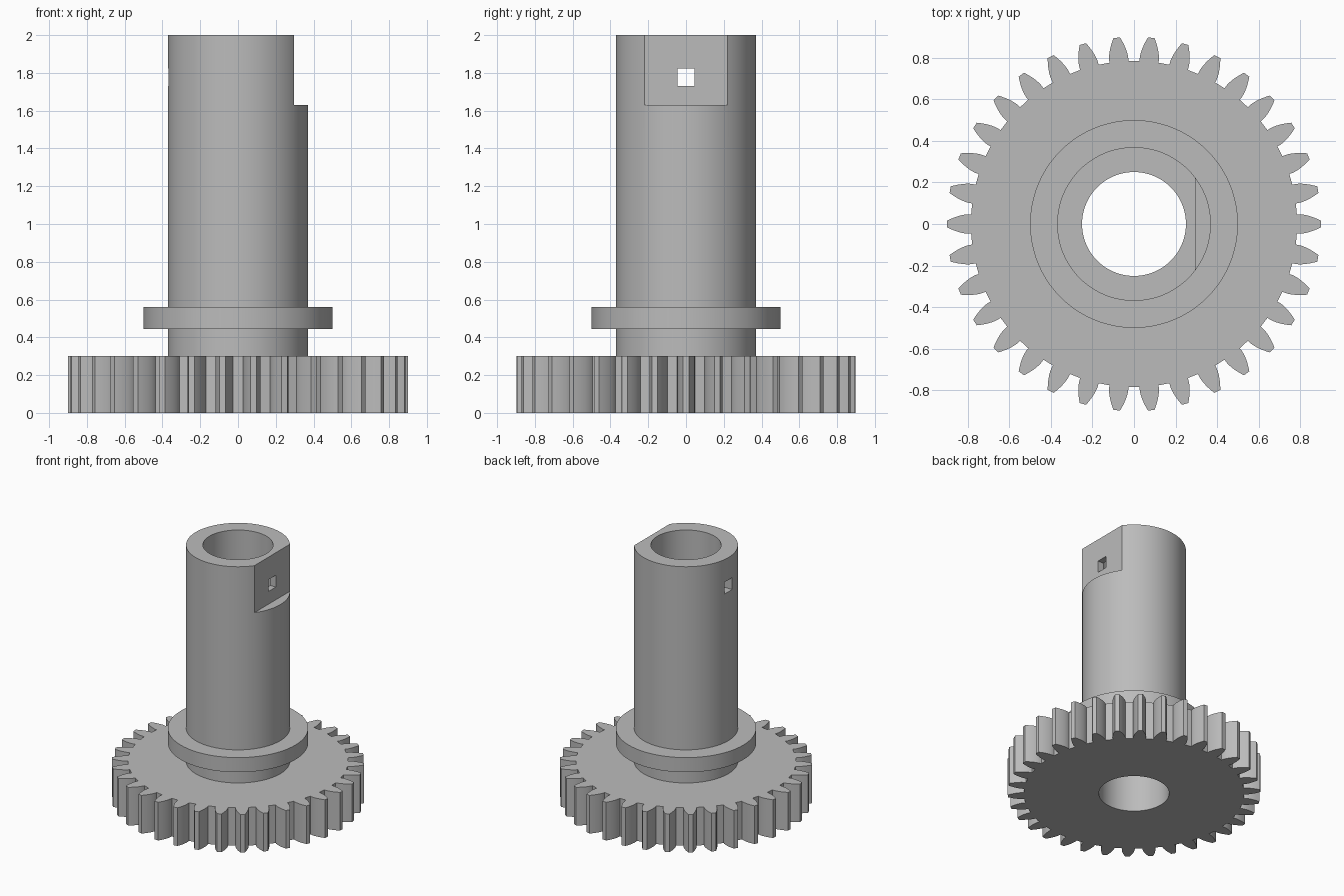
import bpy, bmesh, math

if "Cube" in bpy.data.objects:
    bpy.data.objects.remove(bpy.data.objects["Cube"])

TEETH, PITCH_R, TIP_R, ROOT_R, BORE_R = 34, 0.85, 0.90, 0.785, 0.25
GEAR_H = 0.30
SEGMENTS = 128

steel = bpy.data.materials.new("plain grey")
steel.diffuse_color = (0.50, 0.50, 0.50, 1)
steel.use_nodes = True
steel.node_tree.nodes["Principled BSDF"].inputs["Base Color"].default_value = steel.diffuse_color


def make_object(name, bm):
    bmesh.ops.recalc_face_normals(bm, faces=bm.faces)
    mesh = bpy.data.meshes.new(name)
    bm.to_mesh(mesh)
    bm.free()
    mesh.materials.append(steel)
    obj = bpy.data.objects.new(name, mesh)
    bpy.context.collection.objects.link(obj)
    return obj


def skin(name, loops):
    """Join closed loops of equal length in a cycle, giving a ring-shaped solid."""
    bm = bmesh.new()
    rings = [[bm.verts.new(p) for p in loop] for loop in loops]
    n = len(rings[0])
    for a, b in zip(rings, rings[1:] + rings[:1]):
        for i in range(n):
            j = (i + 1) % n
            bm.faces.new((a[i], a[j], b[j], b[i]))
    return make_object(name, bm)


def circle(r, z, angles):
    return [(r * math.cos(a), r * math.sin(a), z) for a in angles]


def box(name, low, high):
    bm = bmesh.new()
    bmesh.ops.create_cube(bm, size=1)
    for v in bm.verts:
        v.co = [(l + h) / 2 + c * (h - l) for l, h, c in zip(low, high, v.co)]
    return make_object(name, bm)


def cut(obj, cutter):
    mod = obj.modifiers.new("cut", 'BOOLEAN')
    mod.operation = 'DIFFERENCE'
    mod.solver = 'EXACT'
    mod.object = cutter
    bpy.context.view_layer.objects.active = obj
    bpy.ops.object.modifier_apply(modifier=mod.name)
    bpy.data.objects.remove(cutter)


def smooth(obj, degrees):
    bpy.ops.object.select_all(action='DESELECT')
    obj.select_set(True)
    bpy.context.view_layer.objects.active = obj
    bpy.ops.object.shade_smooth_by_angle(angle=math.radians(degrees))


# Spur gear: involute flanks, radial below the base circle
pressure = math.radians(20)
base_r = PITCH_R * math.cos(pressure)
base_half = math.pi / (2 * TEETH) + math.tan(pressure) - pressure - 0.003


def half_angle(r):
    a = math.acos(min(1, base_r / r))
    return base_half - (math.tan(a) - a)


radii = [ROOT_R] + [base_r + (TIP_R - base_r) * i / 6 for i in range(7)]
flank = [(r, half_angle(r)) for r in radii]
tooth = [(r, -a) for r, a in flank] + [(TIP_R, 0)] + [(r, a) for r, a in reversed(flank)]
outline = []
for k in range(TEETH):
    outline += [(r, a + k * math.tau / TEETH) for r, a in tooth]

# Bore points are spread evenly, one for each outline point
bore = [base_half * -1 + math.tau * i / len(outline) for i in range(len(outline))]
rim = [(r * math.cos(a), r * math.sin(a)) for r, a in outline]
gear = skin("gear", [
    circle(BORE_R, 0, bore),
    [(x, y, 0) for x, y in rim],
    [(x, y, GEAR_H) for x, y in rim],
    circle(BORE_R, GEAR_H, bore),
])
smooth(gear, 20)

# Hollow shaft with collar
profile = [(BORE_R, GEAR_H), (0.37, GEAR_H), (0.37, 0.445), (0.5, 0.445),
           (0.5, 0.56), (0.37, 0.56), (0.37, 2.0), (BORE_R, 2.0)]
around = [math.tau * i / SEGMENTS for i in range(SEGMENTS)]
shaft = skin("shaft_with_collar", [circle(r, z, around) for r, z in profile])

# Flat at the top of the shaft, and a square cross hole through both walls
cut(shaft, box("flat_cutter", (0.297, -0.5, 1.63), (0.6, 0.5, 2.2)))
cut(shaft, box("hole_cutter", (-0.6, -0.046, 1.73), (0.6, 0.046, 1.823)))
smooth(shaft, 20)
